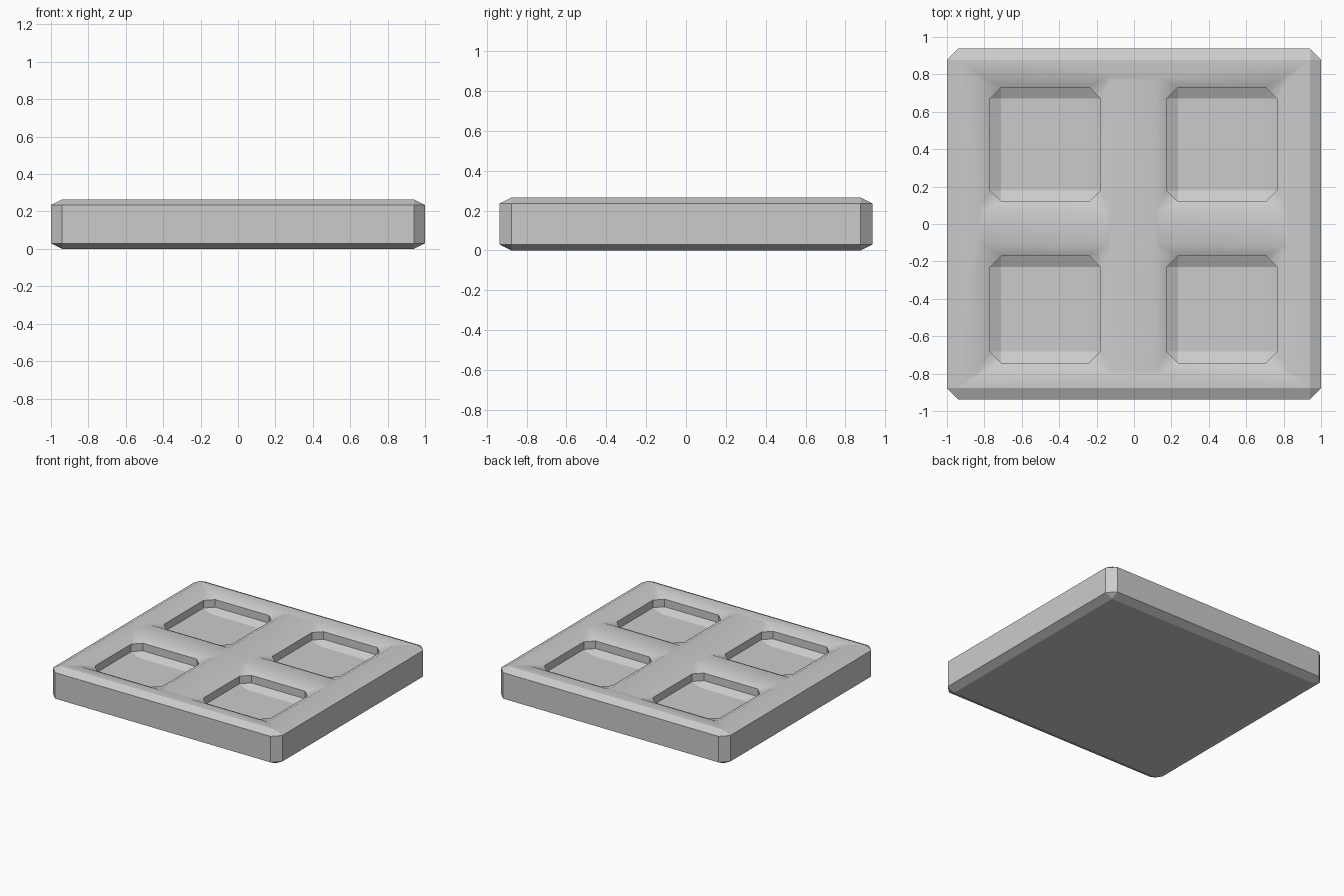
import bpy, bmesh

if "Cube" in bpy.data.objects:
    bpy.data.objects.remove(bpy.data.objects["Cube"])

TOP = 0.265      # overall height
C = 0.06         # horizontal chamfer
D = 0.03         # vertical chamfer

bm = bmesh.new()


def ring(box, inset, cut, z):
    """Eight-point rectangle with cut corners."""
    x0, x1, y0, y1 = box
    x0, x1, y0, y1 = x0 + inset, x1 - inset, y0 + inset, y1 - inset
    pts = [(x0 + cut, y0), (x1 - cut, y0), (x1, y0 + cut), (x1, y1 - cut),
           (x1 - cut, y1), (x0 + cut, y1), (x0, y1 - cut), (x0, y0 + cut)]
    return [bm.verts.new((x, y, z)) for x, y in pts]


def loft(box, profile):
    """Join rings (inset, corner cut, z); cap the first one."""
    rings = [ring(box, *p) for p in profile]
    bm.faces.new(rings[0])
    for a, b in zip(rings, rings[1:]):
        for i in range(8):
            j = (i + 1) % 8
            bm.faces.new((a[i], a[j], b[j], b[i]))


# slab with chamfered edges, open at the top
loft((-1, 1, -0.937, 0.937),
     [(C, 0, 0), (0, C, D), (0, C, TOP - D), (C, 0, TOP)])

# four recessed pockets: floor, floor chamfer, wall, soft rim
for x0, x1 in ((-0.77, -0.18), (0.175, 0.765)):
    for y0, y1 in ((-0.742, -0.17), (0.12, 0.73)):
        loft((x0, x1, y0, y1),
             [(C, 0, 0.145), (0, C, 0.175), (0, C, TOP - D), (-0.058, 0.02, TOP)])

bmesh.ops.remove_doubles(bm, verts=bm.verts[:], dist=0.0005)

# top surface between the slab edge and the pocket rims
edges = [e for e in bm.edges if e.is_boundary]
bmesh.ops.triangle_fill(bm, edges=edges, use_beauty=True, normal=(0, 0, 1))
bmesh.ops.recalc_face_normals(bm, faces=bm.faces[:])

# only the top and the pocket rims blend smoothly
for f in bm.faces:
    c = f.calc_center_median()
    f.smooth = (c.z > TOP - D + 0.005 and f.normal.z > 0.5
                and all(abs(v.co.x) < 0.95 and abs(v.co.y) < 0.89 for v in f.verts))

mesh = bpy.data.meshes.new("pocketed_tray")
bm.to_mesh(mesh)
bm.free()
tray = bpy.data.objects.new("pocketed_tray", mesh)
bpy.context.collection.objects.link(tray)

# pocket rim edges stay sharp against the walls
bpy.context.view_layer.objects.active = tray
tray.select_set(True)
wn = tray.modifiers.new("weighted_normals", 'WEIGHTED_NORMAL')
wn.keep_sharp = True
